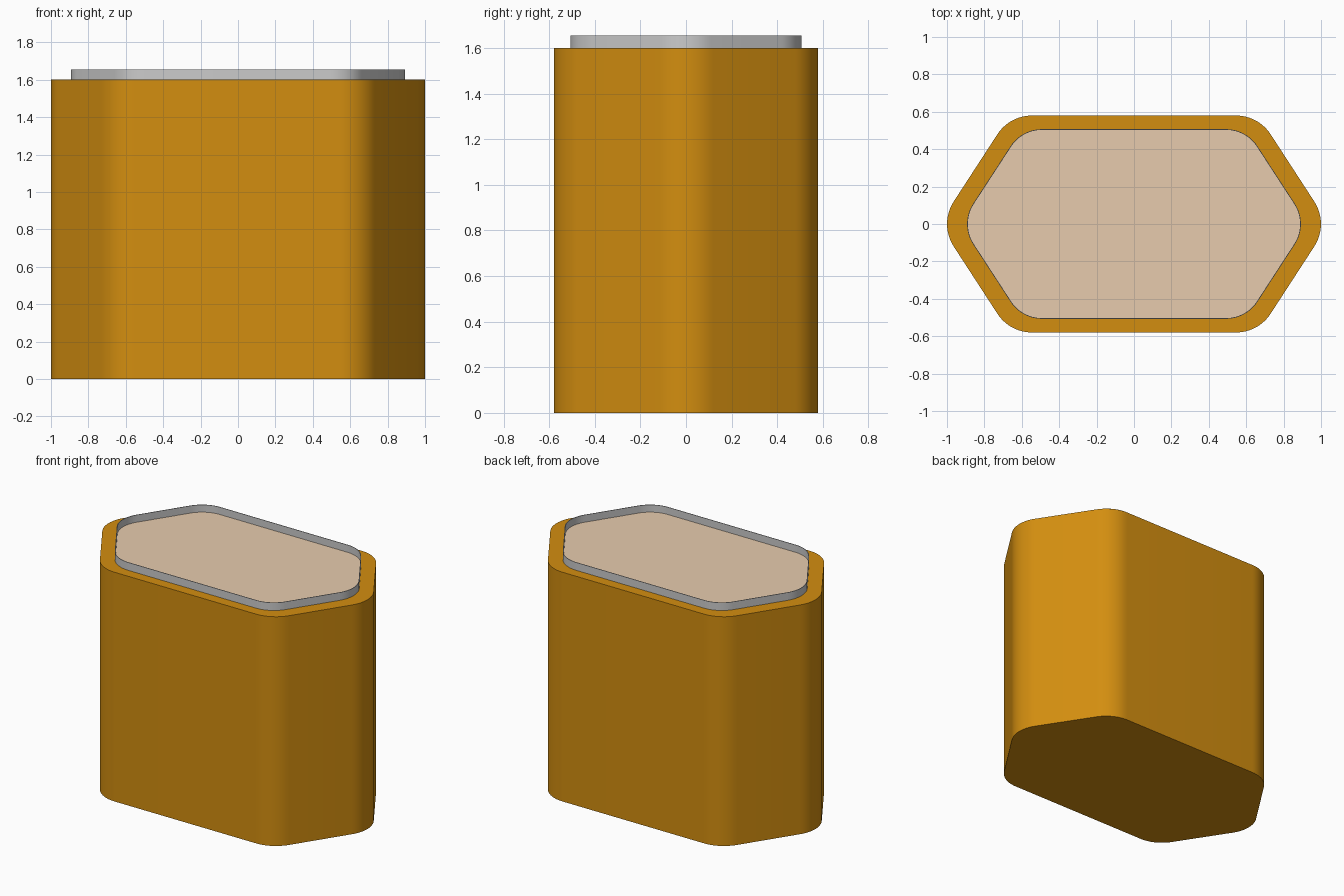
import bpy, bmesh, math
from mathutils import Vector

if "Cube" in bpy.data.objects:
    bpy.data.objects.remove(bpy.data.objects["Cube"])


def material(name, rgb):
    m = bpy.data.materials.new(name)
    m.diffuse_color = (*rgb, 1)
    m.use_nodes = True
    m.node_tree.nodes["Principled BSDF"].inputs["Base Color"].default_value = m.diffuse_color
    return m


def rounded_hexagon(apex, corner, half_depth, radius, steps=12):
    """Outline of a stretched hexagon with filleted corners."""
    pts = [Vector(p) for p in ((apex, 0), (corner, half_depth), (-corner, half_depth),
                               (-apex, 0), (-corner, -half_depth), (corner, -half_depth))]
    out = []
    for i, p in enumerate(pts):
        a = (pts[i - 1] - p).normalized()
        b = (pts[(i + 1) % 6] - p).normalized()
        half = a.angle(b) / 2
        centre = p + (a + b).normalized() * radius / math.sin(half)
        start = p + a * radius / math.tan(half) - centre
        t0 = math.atan2(start.y, start.x)
        sweep = math.pi - 2 * half
        for k in range(steps + 1):
            t = t0 + sweep * k / steps
            out.append((centre.x + radius * math.cos(t), centre.y + radius * math.sin(t)))
    return out


def part(name, outline, z0, z1=None, wall=0, mat=None):
    """Flat plate (no z1), closed prism, or ring wall of the given thickness."""
    bm = bmesh.new()
    low = [bm.verts.new((x, y, z0)) for x, y in outline]
    if z1 is None:
        bm.faces.new(low)
    else:
        high = [bm.verts.new((x, y, z1)) for x, y in outline]
        n = len(low)
        for i in range(n):
            j = (i + 1) % n
            bm.faces.new((low[i], low[j], high[j], high[i]))
        if not wall:
            bm.faces.new(high)
            bm.faces.new(low[::-1])
    me = bpy.data.meshes.new(name)
    bm.to_mesh(me)
    bm.free()
    if mat:
        me.materials.append(mat)
    ob = bpy.data.objects.new(name, me)
    bpy.context.collection.objects.link(ob)
    bpy.ops.object.select_all(action='DESELECT')
    ob.select_set(True)
    bpy.context.view_layer.objects.active = ob
    if wall:
        mod = ob.modifiers.new("wall", 'SOLIDIFY')
        mod.thickness = wall
        mod.offset = -1
        bpy.ops.object.modifier_apply(modifier=mod.name)
    bpy.ops.object.shade_smooth_by_angle(angle=math.radians(40))
    return ob


outer = rounded_hexagon(1.042, 0.665, 0.58, 0.22)
inner = rounded_hexagon(0.931, 0.601, 0.507, 0.20)

# Container body
part("body", outer, 0, 1.6, mat=material("amber", (0.65, 0.27, 0.005)))
# Thin raised rim
part("rim", inner, 1.6, 1.655, wall=0.004)
# Seal sheet inside the rim
part("seal", inner, 1.604, mat=material("tan", (0.80, 0.60, 0.42)))
